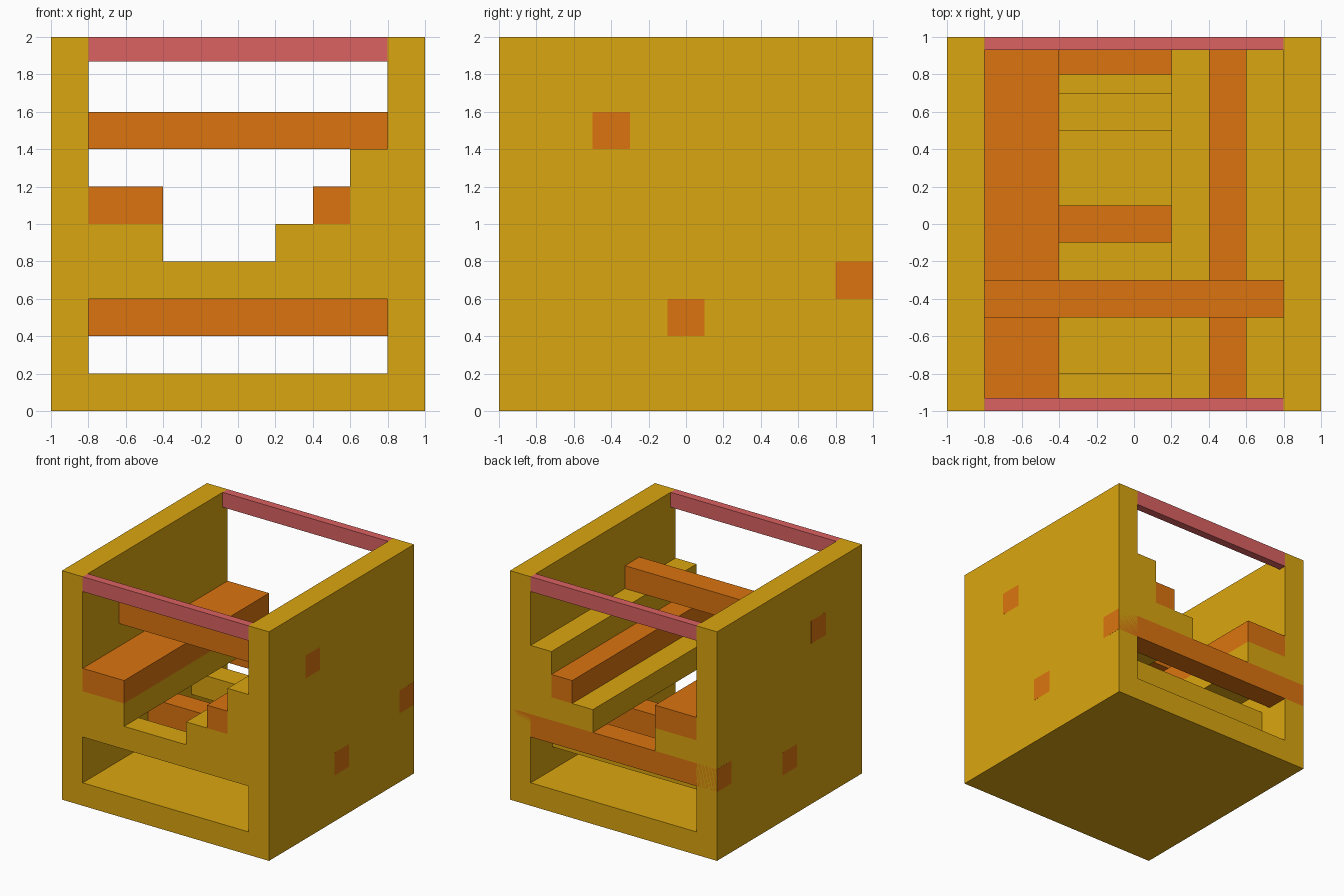
import bpy, bmesh
from mathutils import Vector

if "Cube" in bpy.data.objects:
    bpy.data.objects.remove(bpy.data.objects["Cube"])


def material(name, rgb):
    m = bpy.data.materials.new(name)
    m.diffuse_color = (*rgb, 1)
    m.use_nodes = True
    m.node_tree.nodes["Principled BSDF"].inputs["Base Color"].default_value = m.diffuse_color
    return m


YELLOW = material("yellow", (0.71, 0.38, 0.005))
ORANGE = material("orange", (0.71, 0.175, 0.005))
RED = material("red", (0.71, 0.12, 0.12))


def finish(name, bm, mat):
    bmesh.ops.recalc_face_normals(bm, faces=bm.faces)
    mesh = bpy.data.meshes.new(name)
    bm.to_mesh(mesh)
    bm.free()
    mesh.materials.append(mat)
    obj = bpy.data.objects.new(name, mesh)
    bpy.context.collection.objects.link(obj)


def box(name, x, y, z, mat):
    """Box from (min, max) ranges along each axis."""
    bm = bmesh.new()
    bmesh.ops.create_cube(bm, size=1)
    for v in bm.verts:
        v.co = Vector([(r[0] + r[1]) / 2 + c * (r[1] - r[0])
                       for c, r in zip(v.co, (x, y, z))])
    finish(name, bm, mat)


def extrusion(name, profile, mat):
    """XZ profile extruded through the full depth."""
    bm = bmesh.new()
    face = bm.faces.new([bm.verts.new((x, -1, z)) for x, z in profile])
    ext = bmesh.ops.extrude_face_region(bm, geom=[face], use_keep_orig=True)
    verts = [g for g in ext["geom"] if isinstance(g, bmesh.types.BMVert)]
    bmesh.ops.translate(bm, verts=verts, vec=(0, 2, 0))
    finish(name, bm, mat)


# floor and side walls as one U-shaped shell
extrusion("shell", [(-1, 0), (1, 0), (1, 2), (0.8, 2), (0.8, 0.2),
                    (-0.8, 0.2), (-0.8, 2), (-1, 2)], YELLOW)

# stepped ledge on the right wall, plain ledge on the left wall
extrusion("right_ledge", [(0.2, 0.8), (0.8, 0.8), (0.8, 1.4), (0.6, 1.4),
                          (0.6, 1), (0.2, 1)], YELLOW)
box("left_ledge", (-0.8, -0.4), (-1, 1), (0.8, 1), YELLOW)

# orange beams lying on the ledges
box("right_beam", (0.4, 0.6), (-1, 1), (1, 1.2), ORANGE)
box("left_beam", (-0.8, -0.4), (-1, 1), (1, 1.2), ORANGE)

# yellow cross bars between the walls
box("front_cross_bar", (-0.8, 0.8), (-1, -0.8), (0.6, 0.8), YELLOW)
box("inner_cross_bar", (-0.8, 0.8), (0.5, 0.7), (0.4, 0.6), YELLOW)

# orange bars running through both walls
for name, y, z in (("upper_bar", -0.4, 1.5), ("middle_bar", 0, 0.5),
                   ("back_bar", 0.9, 0.7)):
    box(name, (-1.0005, 1.0005), (y - 0.1, y + 0.1), (z - 0.1, z + 0.1), ORANGE)

# red top rails at front and back
for name, y in (("front_rail", (-1, -0.93)), ("back_rail", (0.93, 1))):
    box(name, (-0.8, 0.8), y, (1.87, 2), RED)
